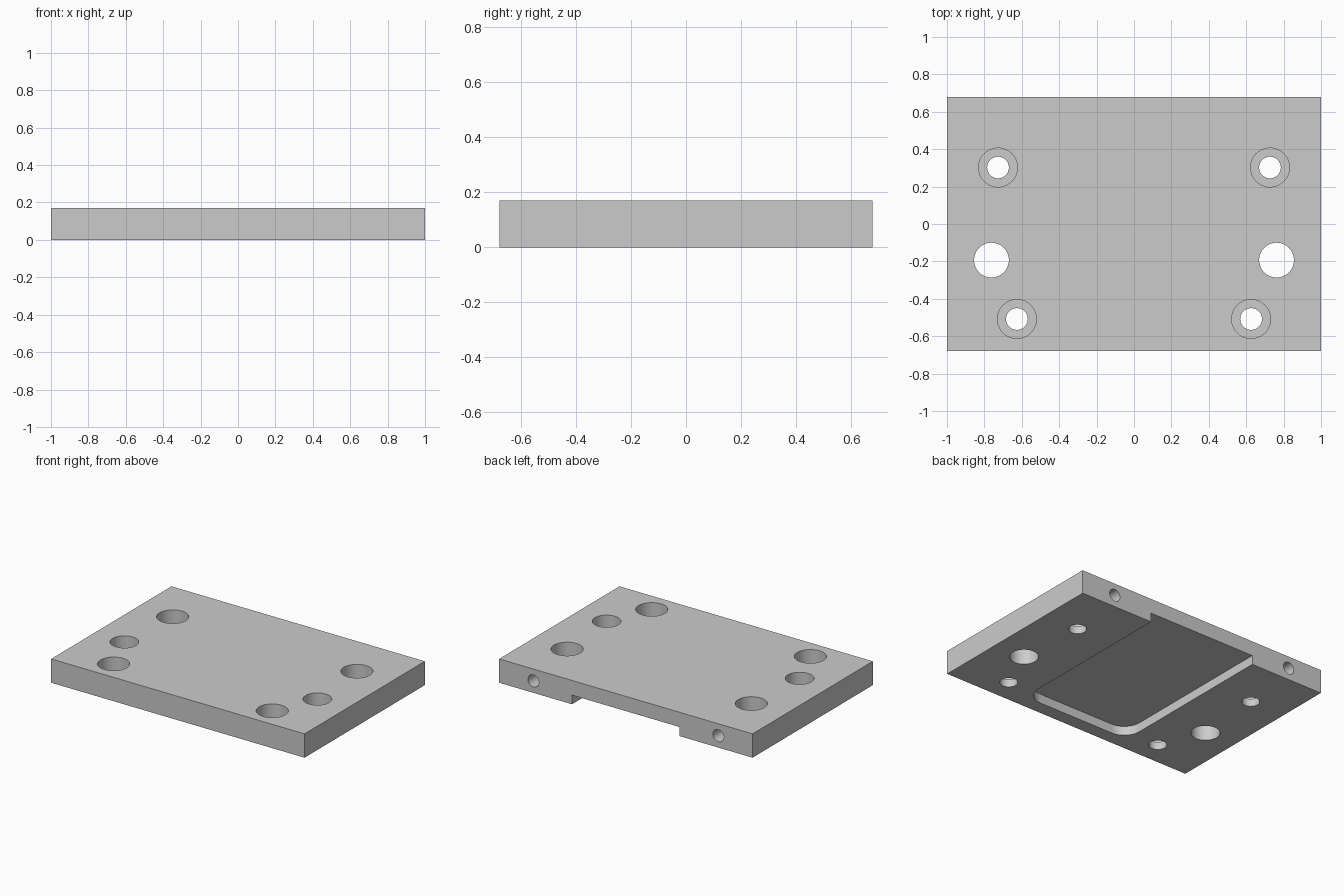
import bpy
import bmesh
from math import radians, cos, sin

cube = bpy.data.objects.get("Cube")
if cube:
    bpy.data.objects.remove(cube, do_unlink=True)

WIDTH, DEPTH, HEIGHT = 2.0, 1.356, 0.17
BACK = DEPTH / 2

steel = bpy.data.materials.new("light_grey_metal")
steel.use_nodes = True
grey = (0.6, 0.6, 0.6, 1)
steel.diffuse_color = grey
steel.node_tree.nodes["Principled BSDF"].inputs["Base Color"].default_value = grey

# Main slab
bpy.ops.mesh.primitive_cube_add(size=1, location=(0, 0, HEIGHT / 2))
plate = bpy.context.object
plate.name = "mounting_plate"
plate.scale = (WIDTH, DEPTH, HEIGHT)
bpy.ops.object.transform_apply(location=True, rotation=False, scale=True)
plate.data.materials.append(steel)


def cut(cutter):
    """Subtract a cutter from the plate and discard it."""
    cutter.hide_render = True
    mod = plate.modifiers.new("cut", 'BOOLEAN')
    mod.operation = 'DIFFERENCE'
    mod.solver = 'EXACT'
    mod.object = cutter
    bpy.context.view_layer.objects.active = plate
    bpy.ops.object.modifier_apply(modifier=mod.name)
    bpy.data.objects.remove(cutter, do_unlink=True)


def drill(x, y, radius, bottom, top):
    """Vertical round hole between two heights."""
    bpy.ops.mesh.primitive_cylinder_add(vertices=64, radius=radius, depth=top - bottom,
                                        location=(x, y, (bottom + top) / 2))
    cut(bpy.context.object)


def pocket_cutter(half_width, front, radius, depth):
    """Slot open at the back, with rounded front corners."""
    bm = bmesh.new()
    outline = [(half_width, BACK + 0.1), (-half_width, BACK + 0.1)]
    for side, start in ((-1, 180), (1, 270)):
        for i in range(13):
            a = radians(start + i * 7.5)
            outline.append((side * (half_width - radius) + radius * cos(a),
                            front + radius + radius * sin(a)))
    face = bm.faces.new([bm.verts.new((x, y, -0.1)) for x, y in outline])
    top = bmesh.ops.extrude_face_region(bm, geom=[face])["geom"]
    bmesh.ops.translate(bm, vec=(0, 0, depth + 0.1),
                        verts=[v for v in top if isinstance(v, bmesh.types.BMVert)])
    bmesh.ops.recalc_face_normals(bm, faces=bm.faces)
    mesh = bpy.data.meshes.new("pocket_cutter")
    bm.to_mesh(mesh)
    bm.free()
    obj = bpy.data.objects.new("pocket_cutter", mesh)
    bpy.context.collection.objects.link(obj)
    return obj


# Underside pocket
cut(pocket_cutter(0.425, -0.58, 0.126, 0.065))

for side in (-1, 1):
    # Counterbored screw holes
    for x, y in ((0.727, 0.302), (0.626, -0.508)):
        drill(side * x, y, 0.058, -0.1, HEIGHT + 0.1)
        drill(side * x, y, 0.104, HEIGHT - 0.115, HEIGHT + 0.1)
    # Plain dowel holes
    drill(side * 0.762, -0.193, 0.093, -0.1, HEIGHT + 0.1)
    # Blind holes in the back edge
    bpy.ops.mesh.primitive_cylinder_add(vertices=48, radius=0.043, depth=0.48,
                                        location=(side * 0.73, BACK, HEIGHT / 2),
                                        rotation=(radians(90), 0, 0))
    cut(bpy.context.object)

# Smooth bores, sharp edges
bpy.ops.object.select_all(action='DESELECT')
plate.select_set(True)
bpy.context.view_layer.objects.active = plate
bpy.ops.object.shade_smooth_by_angle(angle=radians(30))
